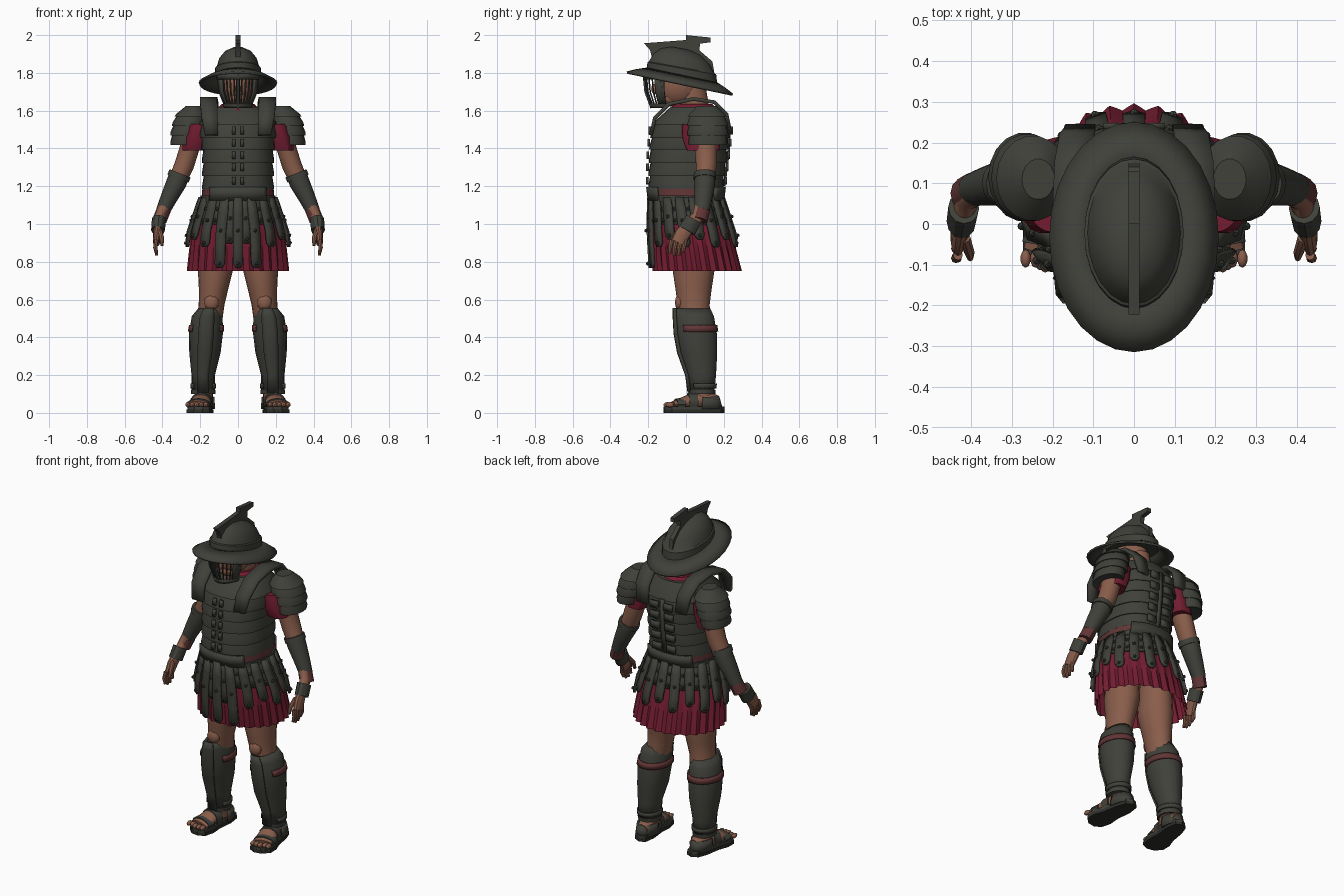
import bpy, bmesh
from math import sin, cos, radians, copysign
from mathutils import Vector, Matrix

if "Cube" in bpy.data.objects:
    bpy.data.objects.remove(bpy.data.objects["Cube"])

X, Y, Z = Vector((1, 0, 0)), Vector((0, 1, 0)), Vector((0, 0, 1))
made = []


def material(name, rgb):
    m = bpy.data.materials.new(name)
    m.use_nodes = True
    m.diffuse_color = (*rgb, 1)
    m.node_tree.nodes["Principled BSDF"].inputs["Base Color"].default_value = (*rgb, 1)
    return m


IRON = material("dark iron", (0.05, 0.052, 0.042))
SKIN = material("tanned skin", (0.25, 0.11, 0.07))
CLOTH = material("crimson cloth", (0.17, 0.012, 0.03))
LEATHER = material("red leather", (0.12, 0.036, 0.036))
SOLE = material("dark sole", (0.026, 0.027, 0.022))


def add(name, bm, mat, mirror=False, thick=0):
    bmesh.ops.recalc_face_normals(bm, faces=bm.faces)
    me = bpy.data.meshes.new(name)
    bm.to_mesh(me)
    bm.free()
    me.materials.append(mat)
    ob = bpy.data.objects.new(name, me)
    bpy.context.collection.objects.link(ob)
    if thick:
        mod = ob.modifiers.new("thickness", 'SOLIDIFY')
        mod.thickness, mod.offset = thick, 0
    if mirror:
        ob.modifiers.new("mirror", 'MIRROR').use_mirror_merge = False
    made.append(ob)


def tube(name, rings, mat, n=16, flow=False, arc=(0, 360), power=1, shear=0,
         pleat=0, cap=True, mirror=False, thick=0):
    """Loft through rings of (x, y, z, rx, ry); flow turns rings along the path."""
    bm, rows = bmesh.new(), []
    full = arc[1] - arc[0] == 360
    for i, (x, y, z, rx, ry) in enumerate(rings):
        d = Z
        if flow:
            a, b = rings[max(i - 1, 0)], rings[min(i + 1, len(rings) - 1)]
            d = (Vector(b[:3]) - Vector(a[:3])).normalized()
        u = (X - d * d.x).normalized()
        v = d.cross(u)
        row = []
        for j in range(n if full else n + 1):
            t = radians(arc[0] + (arc[1] - arc[0]) * j / n)
            c, s = (copysign(abs(f) ** power, f) for f in (cos(t), sin(t)))
            k = 1 + pleat * i / len(rings) * cos(t * n / 4)
            p = Vector((x, y, z)) + u * c * rx * k + v * s * ry * k
            p.z -= shear * (p.y + 0.03)
            row.append(bm.verts.new(p))
        rows.append(row)
    for r, q in zip(rows, rows[1:]):
        for j in range(n):
            k = (j + 1) % len(r)
            bm.faces.new((r[j], r[k], q[k], q[j]))
    if full and cap:
        bm.faces.new(rows[0])
        bm.faces.new(rows[-1])
    add(name, bm, mat, mirror, thick)


def ribbon(name, pts, side, widths, mat, mirror=False, thick=0.014):
    """Flat strap along points, widened along side."""
    bm = bmesh.new()
    rows = [[bm.verts.new(Vector(p) + side * w * s) for s in (-1, 1)] for p, w in zip(pts, widths)]
    for a, b in zip(rows, rows[1:]):
        bm.faces.new((a[0], a[1], b[1], b[0]))
    add(name, bm, mat, mirror, thick)


def balls(name, spots, radius, mat, scale=(1, 1, 1), sub=1, mirror=False):
    bm = bmesh.new()
    for p in spots:
        mtx = Matrix.Translation(p) @ Matrix.Diagonal((*scale, 1))
        bmesh.ops.create_icosphere(bm, subdivisions=sub, radius=radius, matrix=mtx)
    add(name, bm, mat, mirror)


def at(keys, z, grow=0):
    """Ring of a key profile (rising z) at height z."""
    for a, b in zip(keys, keys[1:]):
        if z <= b[2]:
            break
    f = (z - a[2]) / (b[2] - a[2])
    r = [p + (q - p) * f for p, q in zip(a, b)]
    return (r[0], r[1], z, r[3] + grow, r[4] + grow)


def bands(name, keys, zs, lip=0.01, **opts):
    """Overlapping plates, each with a projecting lower lip."""
    for i, (a, b) in enumerate(zip(zs, zs[1:])):
        rings = [at(keys, a, -lip), at(keys, a - 0.006, lip), at(keys, a + 0.012, lip), at(keys, b)]
        tube(f"{name}_{i + 1}", rings, IRON, **opts)


# Torso armour
TORSO = [(0, 0, 1.12, .185, .18), (0, 0, 1.2, .18, .19), (0, .015, 1.4, .182, .2),
         (0, .025, 1.5, .2, .2), (0, .03, 1.57, .185, .175), (0, .045, 1.62, .13, .125)]
bands("torso_band", TORSO, (1.19, 1.26, 1.33, 1.4, 1.46, 1.53, 1.62), n=28, power=.85)
tube("belt", [at(TORSO, z, .008) for z in (1.125, 1.2)], LEATHER, n=28, power=.85)
for nm, arc in (("front", (225, 315)), ("back", (45, 135))):
    tube(f"belt_{nm}_plate", [at(TORSO, z, .016) for z in (1.125, 1.195)], IRON, arc=arc,
         power=.85, thick=.012)
tube("belt_lower_rim", [at(TORSO, z, .016) for z in (1.12, 1.15)], IRON, n=28, power=.85)
tube("tunic_collar", [(0, .035, 1.6, .12, .14), (0, .04, 1.635, .085, .1)], CLOTH)
ribbon("shoulder_strap", [(.14, -.185, 1.47), (.15, -.165, 1.56), (.155, -.09, 1.635), (.155, .04, 1.662),
                          (.15, .15, 1.645), (.14, .215, 1.58), (.13, .235, 1.48)],
       X, (.035, .042, .045, .045, .045, .042, .035), IRON, mirror=True, thick=.02)

# Back hinges and front clasps
for i, z in enumerate((1.23, 1.3, 1.365, 1.43, 1.495)):
    k = at(TORSO, z, .016)
    for nm, y, w in (("back_hinge", k[1] + k[4], .04), ("front_clasp", k[1] - k[4], .014)):
        ribbon(f"{nm}_{i + 1}", [(w + .008, y, z - .02), (w + .008, y, z + .02)], X, (w * .7, w * .7),
               IRON, mirror=True)
ribbon("back_spine", [(0, at(TORSO, z, .012)[4] + at(TORSO, z)[1], z) for z in (1.2, 1.3, 1.4, 1.53)],
       X, (.012,) * 4, IRON)

# Shoulder plates and sleeves
SHOULDER = [(.287, .115, 1.41, .06, .09), (.268, .115, 1.49, .08, .1),
            (.248, .112, 1.57, .08, .095), (.235, .11, 1.625, .04, .05)]
bands("shoulder_plate", SHOULDER, (1.425, 1.475, 1.525, 1.575, 1.625), n=18, mirror=True)
tube("sleeve", [(.2, .08, 1.53, .07, .1), (.215, .08, 1.46, .075, .105), (.235, .09, 1.39, .065, .09)],
     CLOTH, n=24, pleat=.08, mirror=True)

# Skirt and hanging straps
SKIRT = [(0, .06, .75, .262, .228), (0, .03, .95, .245, .21), (0, 0, 1.14, .18, .178)]
tube("skirt", [at(SKIRT, z) for z in (1.14, 1.05, .95, .85, .75)], CLOTH, n=112, pleat=.045, cap=False)
studs = []


def hanging_strap(name, angle, z_end, half, grow):
    t, pts = radians(angle), []
    for i in range(6):
        k = at(SKIRT, 1.14 + (z_end - 1.14) * min(i / 4, 1) - (.022 if i == 5 else 0), grow)
        pts.append(Vector((k[3] * cos(t), k[1] + k[4] * sin(t), k[2])))
    side = Vector((-k[3] * sin(t), k[4] * cos(t), 0)).normalized()
    ribbon(name, pts, side, (half * .8, half, half, half, half, half * .45), IRON)
    out = Vector((cos(t), sin(t), 0)) * .009
    studs.extend(p + out for p in (pts[2], pts[4]))


for i in range(18):
    front = i in (0, 1, 17)
    hanging_strap(f"long_strap_{i + 1}", 270 + 20 * i, .79 if front else (.9, .94)[i % 2], .027, .022)
    hanging_strap(f"short_strap_{i + 1}", 280 + 20 * i, .92 if i in (0, 17) else 1.02, .03, .012)
balls("strap_studs", studs, .011, IRON)

# Legs
tube("leg", [(.12, .04, .98, .08, .1), (.12, .04, .75, .092, .11), (.13, .04, .65, .077, .095),
             (.14, .04, .57, .068, .085), (.165, .06, .4, .07, .085), (.18, .08, .2, .048, .06),
             (.18, .085, .05, .048, .06)], SKIN, mirror=True)
balls("kneecap", [(.14, -.035, .585)], .04, SKIN, (1, .6, 1.1), 2, True)

# Greaves
GREAVE = [(.184, .085, .1, .055, .06), (.184, .083, .2, .056, .072), (.175, .065, .32, .077, .097),
          (.17, .055, .42, .084, .105), (.163, .045, .51, .076, .1), (.155, .035, .55, .05, .09)]
tube("greave", GREAVE, IRON, n=14, mirror=True, cap=False, thick=.012)
tube("greave_ridge", [at(GREAVE, z, .01) for z in (.11, .2, .32, .42, .51, .555)], IRON, n=4,
     arc=(245, 295), mirror=True, thick=.012)
for nm, z, h, mat in (("upper", .43, .035, LEATHER), ("lower", .13, .025, IRON)):
    tube(f"greave_{nm}_strap", [at(GREAVE, z, .009), at(GREAVE, z + h, .009)], mat, arc=(-35, 215),
         mirror=True, thick=.008)
tube("greave_ankle_rim", [at(GREAVE, .1, .01), at(GREAVE, .12, .01)], IRON, mirror=True)

# Feet and sandals
tube("foot", [(.175, .17, .06, .035, .03), (.178, .13, .065, .047, .045), (.19, .05, .068, .05, .045),
              (.203, -.02, .052, .057, .03), (.213, -.07, .043, .058, .018)], SKIN, flow=True, mirror=True)
balls("toes", [(.17 + .024 * i, -.085 - .012 * (i < 3), .043) for i in range(5)], .016, SKIN,
      (.8, 1.4, .9), 2, True)
for nm, z0, z1, mat, g in (("sole", 0, .018, SOLE, 0), ("insole", .018, .034, IRON, -.004)):
    bm = bmesh.new()
    outline = [(.14, .19), (.13, .12), (.14, .03), (.135, -.04), (.15, -.1), (.19, -.12), (.235, -.112),
               (.272, -.075), (.272, -.02), (.25, .04), (.235, .13), (.215, .185), (.175, .205)]
    low = [bm.verts.new((x + g * copysign(1, x - .19), y, z0)) for x, y in outline]
    face = bm.faces.new(low)
    top = bmesh.ops.extrude_face_region(bm, geom=[face])["geom"]
    bmesh.ops.translate(bm, vec=Z * (z1 - z0), verts=[e for e in top if isinstance(e, bmesh.types.BMVert)])
    add(nm, bm, mat, True)
for i, (x, y, z, rx, rz) in enumerate(((.208, -.035, .045, .063, .036), (.194, .03, .056, .058, .058))):
    tube(f"sandal_strap_{i + 1}", [(x + .004, y - .02, z, rx, rz * .85), (x - .004, y + .025, z, rx, rz)],
         IRON, flow=True, mirror=True)
tube("heel_cup", [(.182, .1, .02, .056, .09), (.182, .1, .085, .052, .072)], IRON, arc=(-10, 190),
     mirror=True, thick=.01)

# Arms and hands
tube("arm", [(.235, .1, 1.52, .06, .065), (.257, .105, 1.4, .052, .06), (.285, .108, 1.31, .052, .055),
             (.325, .1, 1.22, .047, .048), (.375, .09, 1.12, .037, .038), (.41, .065, 1.04, .03, .034),
             (.42, .015, .99, .026, .038)], SKIN, flow=True, mirror=True)
BRACER = [(.312, .1, 1.26, .054, .054), (.325, .1, 1.22, .054, .056), (.365, .092, 1.14, .045, .048),
          (.397, .085, 1.07, .037, .041)]
tube("bracer", BRACER, IRON, n=14, flow=True, mirror=True)
tube("bracer_top_rim", [(.307, .1, 1.268, .06, .06), (.318, .1, 1.24, .06, .061)], IRON, n=14,
     flow=True, mirror=True)
tube("wrist_cuff", [(.393, .085, 1.075, .038, .043), (.415, .072, 1.02, .038, .043)], LEATHER, n=12,
     flow=True, mirror=True)
tube("hand_guard", [(.418, .04, 1.025, .038, .045), (.424, .005, .965, .036, .047)], IRON, n=12,
     flow=True, mirror=True)
tube("palm", [(.42, .015, .99, .024, .036), (.427, -.02, .945, .023, .042), (.432, -.042, .9, .018, .04)],
     SKIN, n=12, flow=True, mirror=True)
for i in range(4):
    y, drop = -.076 + .024 * i, (.0, .012, .01, -.005)[i]
    tube(f"finger_{i + 1}", [(.432, y, .915, .012, .013), (.438, y - .008, .875, .011, .012),
                             (.43, y - .01, .845 - drop, .007, .008)], SKIN, n=8, flow=True, mirror=True)
tube("thumb", [(.415, -.035, .965, .014, .015), (.404, -.07, .925, .013, .013),
               (.402, -.083, .885, .008, .009)], SKIN, n=8, flow=True, mirror=True)

# Head and neck
tube("neck", [(0, .05, 1.58, .075, .08), (0, .02, 1.72, .065, .085)], SKIN)
balls("head", [(0, -.04, 1.735)], .1, SKIN, (.85, 1.2, 1.15), 3)
balls("jaw", [(0, -.085, 1.67)], .06, SKIN, (1, 1.1, .8), 2)
balls("nose", [(0, -.165, 1.715)], .018, SKIN, (.8, 1.1, 1.6), 2)

# Helmet
tube("helmet_brim", [(0, -.033, 1.742, .205, .28), (0, -.028, 1.765, .165, .235), (0, -.022, 1.785, .12, .185)],
     IRON, n=28, shear=.21, cap=False, thick=.012)
tube("helmet_dome", [(0, -.022, 1.78, .122, .187), (0, -.022, 1.825, .122, .182), (0, -.022, 1.83, .114, .174),
                     (0, -.024, 1.875, .1, .15), (0, -.027, 1.91, .072, .11), (0, -.03, 1.93, .03, .05)],
     IRON, n=24, shear=.18)
bm = bmesh.new()
crest = [(-.18, 1.88), (-.19, 1.92), (-.222, 1.957), (0, 1.974), (0, 2), (.13, 1.987), (.13, 1.962),
         (.075, 1.955), (.07, 1.92), (.14, 1.86), (.15, 1.8), (0, 1.87)]
face = bm.faces.new([bm.verts.new((-.013, y, z)) for y, z in crest])
ext = bmesh.ops.extrude_face_region(bm, geom=[face])["geom"]
bmesh.ops.translate(bm, vec=X * .026, verts=[e for e in ext if isinstance(e, bmesh.types.BMVert)])
add("helmet_crest", bm, IRON)

# Barred visor
VISOR = [(0, -.07, 1.615, .068, .11), (0, -.07, 1.7, .104, .142), (0, -.07, 1.8, .114, .152)]
for i in range(13):
    t = radians(205 + 130 * i / 12)
    r = .01 if i == 6 else .0045
    path = [(k[3] * cos(t), k[1] + k[4] * sin(t), k[2], r, r) for k in VISOR]
    tube(f"visor_bar_{i + 1}", path, IRON, n=6, flow=True)
for nm, z, h in (("bottom", 1.615, .022), ("top", 1.765, .03)):
    tube(f"visor_{nm}_rim", [at(VISOR, z, .004), at(VISOR, z + h, .004)], IRON, arc=(195, 345), thick=.01)
tube("visor_cheek", VISOR, IRON, n=4, arc=(-22, 27 - 52), mirror=True, thick=.01)
tube("visor_side_plate", VISOR, IRON, n=4, arc=(-40, -18), mirror=True, thick=.01)

# Smooth shading with sharp edges kept
bpy.ops.object.select_all(action='DESELECT')
for ob in made:
    ob.select_set(True)
bpy.context.view_layer.objects.active = made[0]
bpy.ops.object.shade_smooth_by_angle(angle=radians(32))
